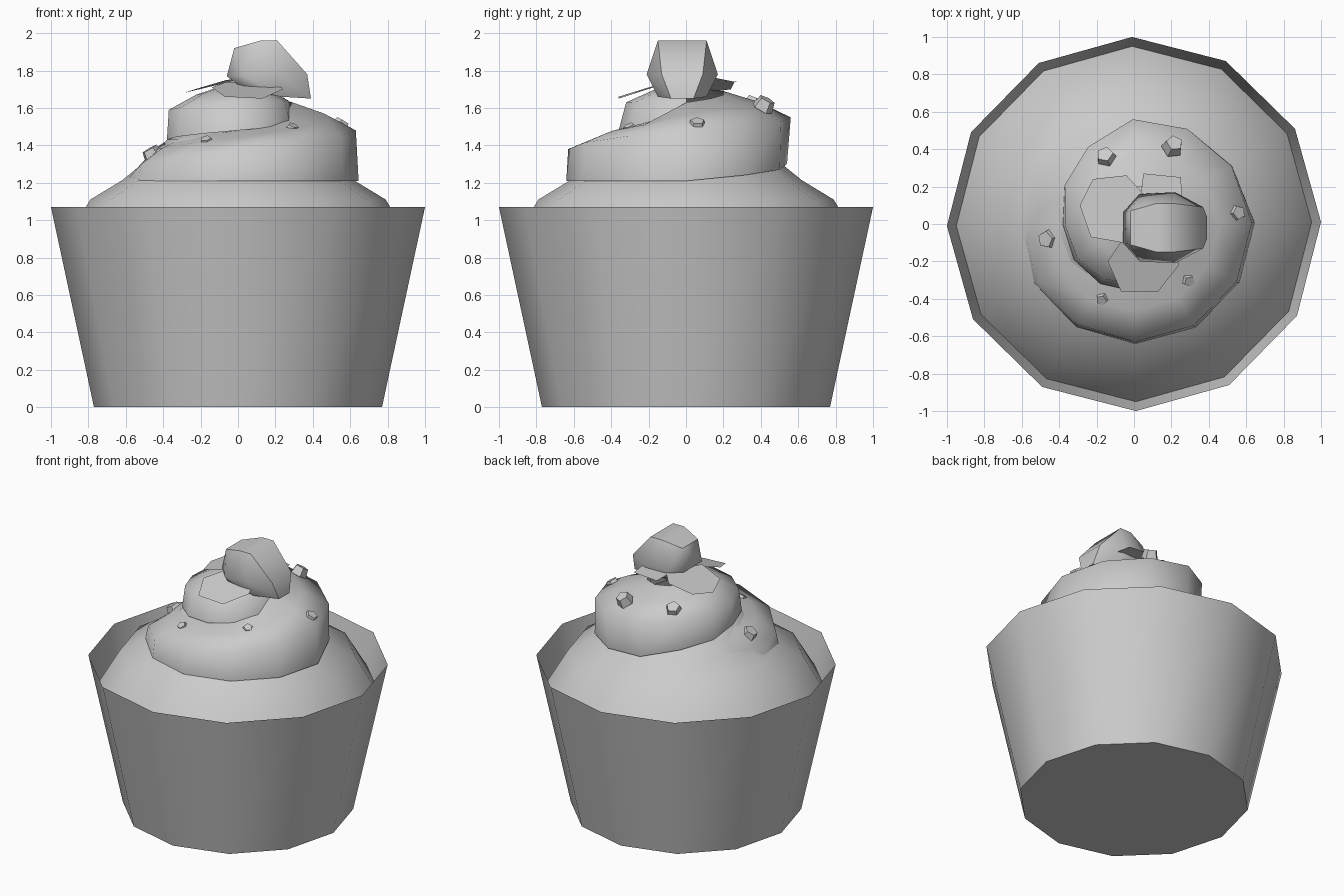
import bpy
import bmesh
from math import cos, sin, radians
from mathutils import Vector

cube = bpy.data.objects.get("Cube")
if cube:
    bpy.data.objects.remove(cube, do_unlink=True)

grey = bpy.data.materials.new("plain_grey")
grey.use_nodes = True
GREY = (0.6, 0.6, 0.6, 1)
grey.diffuse_color = GREY
for node in grey.node_tree.nodes:
    if node.type == 'BSDF_PRINCIPLED':
        node.inputs["Base Color"].default_value = GREY


def finish(name, bm, smooth_angle=None):
    """Turn a bmesh into a named, shaded object."""
    mesh = bpy.data.meshes.new(name)
    bm.to_mesh(mesh)
    bm.free()
    mesh.materials.append(grey)
    obj = bpy.data.objects.new(name, mesh)
    bpy.context.collection.objects.link(obj)
    if smooth_angle:
        bpy.ops.object.select_all(action='DESELECT')
        obj.select_set(True)
        bpy.context.view_layer.objects.active = obj
        bpy.ops.object.shade_smooth_by_angle(angle=radians(smooth_angle))
    return obj


def polar(radius, degrees, z):
    a = radians(degrees)
    return Vector((radius * cos(a), radius * sin(a), z))


def bridge(bm, rows, closed):
    """Join neighbouring rows of vertices with quads."""
    count = len(rows[0])
    for low, high in zip(rows, rows[1:]):
        for i in range(count if closed else count - 1):
            j = (i + 1) % count
            bm.faces.new((low[i], low[j], high[j], high[i]))


def turned(name, profile, smooth_angle, cap_bottom=False, cap_top=False):
    """Twelve-sided turned shape from (radius, height) points."""
    bm = bmesh.new()
    rows = [[bm.verts.new(polar(r, 30 * i + 0.6, z)) for i in range(12)]
            for r, z in profile]
    bridge(bm, rows, True)
    if cap_bottom:
        bm.faces.new(rows[0][::-1])
    if cap_top:
        bm.faces.new(rows[-1])
    return finish(name, bm, smooth_angle)


# Thin open cup and the domed layer sitting in it
turned("cup", [(0.77, 0), (1, 1.07)], 40, cap_bottom=True)
turned("frosting_base", [(0.95, 0.84), (0.79, 1.11), (0.62, 1.213),
                         (0.5, 1.31), (0.38, 1.43), (0.28, 1.48)], 60, cap_top=True)

# Swirl keys: angle, wall bottom (r, z), wall top (r, z), inner edge (r, z)
KEYS = [
    (150, 0.58, 1.21, 0.56, 1.24, 0.36, 1.40),
    (180, 0.60, 1.21, 0.52, 1.30, 0.36, 1.44),
    (210, 0.62, 1.21, 0.60, 1.30, 0.34, 1.44),
    (270, 0.64, 1.21, 0.63, 1.38, 0.30, 1.48),
    (330, 0.645, 1.21, 0.63, 1.45, 0.28, 1.54),
    (360, 0.645, 1.21, 0.63, 1.48, 0.29, 1.63),
    (450, 0.54, 1.30, 0.56, 1.55, 0.20, 1.69),
    (480, 0.47, 1.36, 0.48, 1.57, 0.14, 1.70),
    (540, 0.38, 1.43, 0.37, 1.59, 0.08, 1.72),
    (630, 0.36, 1.48, 0.32, 1.63, 0.03, 1.73),
    (720, 0.30, 1.53, 0.27, 1.64, 0.01, 1.74),
]


def swirl_section(angle):
    for a, b in zip(KEYS, KEYS[1:]):
        if a[0] <= angle <= b[0]:
            t = (angle - a[0]) / (b[0] - a[0])
            return [p + (q - p) * t for p, q in zip(a, b)][1:]


bm = bmesh.new()
rows = []
for angle in range(150, 721, 30):
    s = swirl_section(angle)
    # A slightly bulged midpoint softens the top of the ribbon
    middle = ((s[2] + s[4]) / 2, (s[3] + s[5]) / 2 + 0.015)
    points = [s[0:2], s[2:4], middle, s[4:6]]
    rows.append([bm.verts.new(polar(r, angle + 0.6, z)) for r, z in points])
bridge(bm, rows, False)
bmesh.ops.recalc_face_normals(bm, faces=bm.faces)
bm.faces.ensure_lookup_table()
if sum(f.normal.z for f in bm.faces) < 0:
    bmesh.ops.reverse_faces(bm, faces=bm.faces)
finish("frosting_swirl", bm, 75)

# Faceted berry: rings of (x, z, half width), leaning towards its tip
bm = bmesh.new()
for x, z, half in [(-0.06, 1.77, 0.08), (-0.02, 1.92, 0.09), (0.12, 1.96, 0.13),
                   (0.21, 1.96, 0.13), (0.03, 1.77, 0.18), (0.22, 1.78, 0.19),
                   (0.37, 1.78, 0.11), (0.39, 1.65, 0.06), (0.23, 1.66, 0.13),
                   (0.03, 1.70, 0.13)]:
    for side in (-1, 1):
        bm.verts.new((x, side * half - 0.02, z))
hull = bmesh.ops.convex_hull(bm, input=bm.verts)
bmesh.ops.delete(bm, geom=[v for v in bm.verts if not v.link_faces], context='VERTS')
bmesh.ops.recalc_face_normals(bm, faces=bm.faces)
finish("berry", bm, 50)

# Flat leaves under the berry
LEAVES = {
    "front_leaf": [(-0.06, -0.08, 1.74), (-0.14, -0.2, 1.71), (-0.07, -0.36, 1.66),
                   (0.13, -0.36, 1.65), (0.24, -0.22, 1.70), (0.2, -0.08, 1.74)],
    "right_leaf": [(0.05, 0.16, 1.76), (-0.04, 0.26, 1.74), (-0.22, 0.24, 1.70),
                   (-0.29, 0.1, 1.68), (-0.23, -0.07, 1.70), (-0.06, -0.1, 1.75)],
    "back_leaf": [(0.26, 0.1, 1.75), (0.25, 0.25, 1.74), (0.05, 0.27, 1.74),
                  (0.03, 0.1, 1.75)],
}
for name, outline in LEAVES.items():
    bm = bmesh.new()
    face = bm.faces.new([bm.verts.new(p) for p in outline])
    face.normal_update()
    if face.normal.z < 0:
        face.normal_flip()
    finish(name, bm)

# Five-sided sprinkles: small tapered buttons pressed into the frosting
SPRINKLES = [(-0.15, 0.36, 1.62, 0.06), (0.21, 0.42, 1.62, 0.06),
             (0.55, 0.06, 1.51, 0.05), (-0.46, -0.08, 1.355, 0.06),
             (-0.17, -0.4, 1.42, 0.04), (0.29, -0.3, 1.49, 0.04)]
for n, (x, y, z, size) in enumerate(SPRINKLES):
    bm = bmesh.new()
    bmesh.ops.create_cone(bm, cap_ends=True, segments=5, radius1=size,
                          radius2=size * 0.75, depth=size)
    button = finish("sprinkle_%d" % (n + 1), bm)
    button.location = (x, y, z)
    lean = Vector((x, y, 0)).normalized() * 0.6 + Vector((0, 0, 1))
    button.rotation_euler = lean.to_track_quat('Z', 'Y').to_euler()
